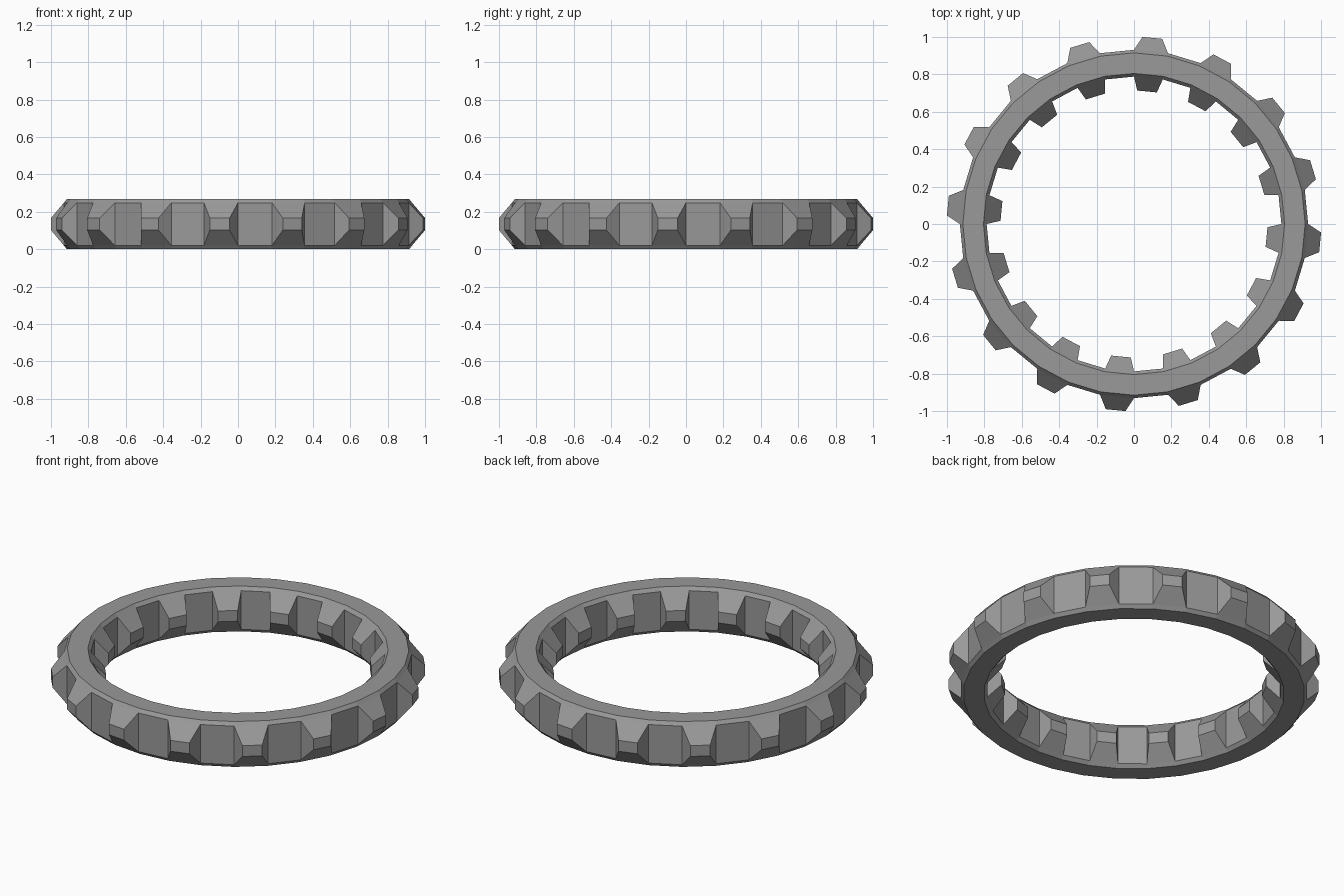
import bpy
import bmesh
from math import cos, sin, pi
from mathutils import Vector

cube = bpy.data.objects.get("Cube")
if cube:
    bpy.data.objects.remove(cube, do_unlink=True)

SEGMENTS = 32
HEIGHT = 0.268
MID = HEIGHT / 2
WALL = 0.114        # half height of the upright walls
TIP_HALF_Z = 0.032  # half height of a tooth tip
TIP_HALF_W = 0.053  # half width of a tooth tip

steel = bpy.data.materials.new("grey_metal")
steel.use_nodes = True
grey = (0.32, 0.32, 0.32, 1)
steel.diffuse_color = grey
steel.node_tree.nodes["Principled BSDF"].inputs["Base Color"].default_value = grey

# Chamfered cross-section as (radius, height), outer wall first
profile = [
    (0.931, MID - WALL), (0.931, MID + WALL),
    (0.915, HEIGHT), (0.805, HEIGHT),
    (0.788, MID + WALL), (0.788, MID - WALL),
    (0.805, 0), (0.915, 0),
]

bm = bmesh.new()
rings = []
for i in range(SEGMENTS):
    a = 2 * pi * i / SEGMENTS
    rings.append([bm.verts.new((r * cos(a), r * sin(a), z)) for r, z in profile])

# Sweep the section round, keeping every second wall panel for teeth
teeth = []
count = len(profile)
for i in range(SEGMENTS):
    here, after = rings[i], rings[(i + 1) % SEGMENTS]
    for j in range(count):
        k = (j + 1) % count
        face = bm.faces.new((here[j], after[j], after[k], here[k]))
        if i % 2 and j in (0, 4):
            teeth.append((face, 2 * pi * (i + 0.5) / SEGMENTS, 1.0 if j == 0 else 0.712))
bm.normal_update()

# Pull each chosen panel out into a tapered tooth
for face, angle, reach in teeth:
    tip = bmesh.ops.extrude_discrete_faces(bm, faces=[face])["faces"][0]
    radial = Vector((cos(angle), sin(angle), 0))
    tangent = Vector((-sin(angle), cos(angle), 0))
    for v in tip.verts:
        side = TIP_HALF_W if v.co.dot(tangent) > 0 else -TIP_HALF_W
        rise = TIP_HALF_Z if v.co.z > MID else -TIP_HALF_Z
        v.co = radial * reach + tangent * side + Vector((0, 0, MID + rise))

bmesh.ops.recalc_face_normals(bm, faces=bm.faces[:])
mesh = bpy.data.meshes.new("toothed_ring")
bm.to_mesh(mesh)
bm.free()
mesh.materials.append(steel)
ring = bpy.data.objects.new("toothed_ring", mesh)
bpy.context.collection.objects.link(ring)
